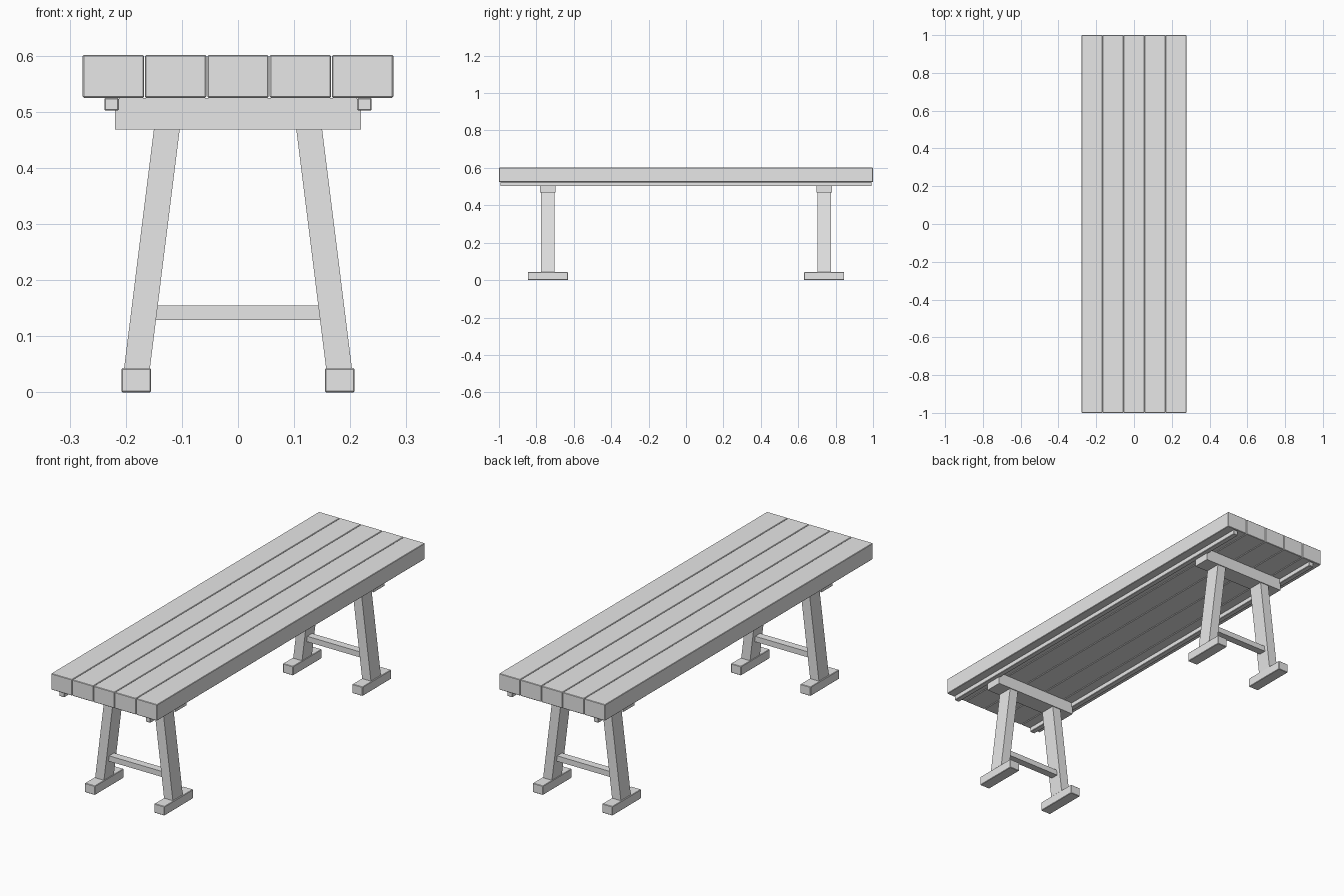
import bpy, bmesh

if "Cube" in bpy.data.objects:
    bpy.data.objects.remove(bpy.data.objects["Cube"])

gray = bpy.data.materials.new("plain_gray")
gray.diffuse_color = (0.8, 0.8, 0.8, 1)
gray.use_nodes = True
gray.node_tree.nodes["Principled BSDF"].inputs["Base Color"].default_value = gray.diffuse_color


def prism(name, bottom, top, z0, z1, y0, y1, bevel=0.0):
    """Box whose bottom and top x-ranges may differ (gives leaning legs)."""
    bm = bmesh.new()
    rings = []
    for (xa, xb), z in ((bottom, z0), (top, z1)):
        rings.append([bm.verts.new((x, y, z)) for x, y in
                      ((xa, y0), (xb, y0), (xb, y1), (xa, y1))])
    lo, hi = rings
    bm.faces.new(lo[::-1])
    bm.faces.new(hi)
    for i in range(4):
        j = (i + 1) % 4
        bm.faces.new((lo[i], lo[j], hi[j], hi[i]))
    bmesh.ops.recalc_face_normals(bm, faces=bm.faces)
    mesh = bpy.data.meshes.new(name)
    bm.to_mesh(mesh)
    bm.free()
    mesh.materials.append(gray)
    ob = bpy.data.objects.new(name, mesh)
    bpy.context.collection.objects.link(ob)
    if bevel:
        mod = ob.modifiers.new("soft_edges", 'BEVEL')
        mod.width = bevel
        mod.segments = 1
    return ob


def box(name, x0, x1, y0, y1, z0, z1, bevel=0.0):
    return prism(name, (x0, x1), (x0, x1), z0, z1, y0, y1, bevel)


def span(a, b, side):
    return tuple(sorted((a * side, b * side)))


# Top planks with narrow gaps
for i in range(5):
    cx = (i - 2) * 0.1111
    box(f"plank_{i + 1}", cx - 0.0546, cx + 0.0546, -1, 1, 0.525, 0.601, 0.002)

# Long rails under the outer planks
for s, side in ((-1, "left"), (1, "right")):
    box(f"{side}_rail", *span(0.2125, 0.238, s), -0.993, 0.993, 0.502, 0.525, 0.002)

# Trestle at each end
for e, end in ((-1, "front"), (1, "back")):
    cy = 0.739 * e
    box(f"{end}_crossbeam", -0.219, 0.219, cy - 0.041, cy + 0.041, 0.468, 0.509)
    box(f"{end}_spacer", -0.2125, 0.2125, cy - 0.041, cy + 0.041, 0.509, 0.525)
    box(f"{end}_stretcher", -0.15, 0.15, cy - 0.018, cy + 0.018, 0.129, 0.155)
    for s, side in ((-1, "left"), (1, "right")):
        # Leaning leg and its long foot
        prism(f"{end}_{side}_leg", span(0.157, 0.203, s), span(0.104, 0.150, s),
              0.043, 0.468, cy - 0.037, cy + 0.037)
        box(f"{end}_{side}_foot", *span(0.155, 0.208, s),
            cy - 0.107, cy + 0.107, 0, 0.043, 0.002)
